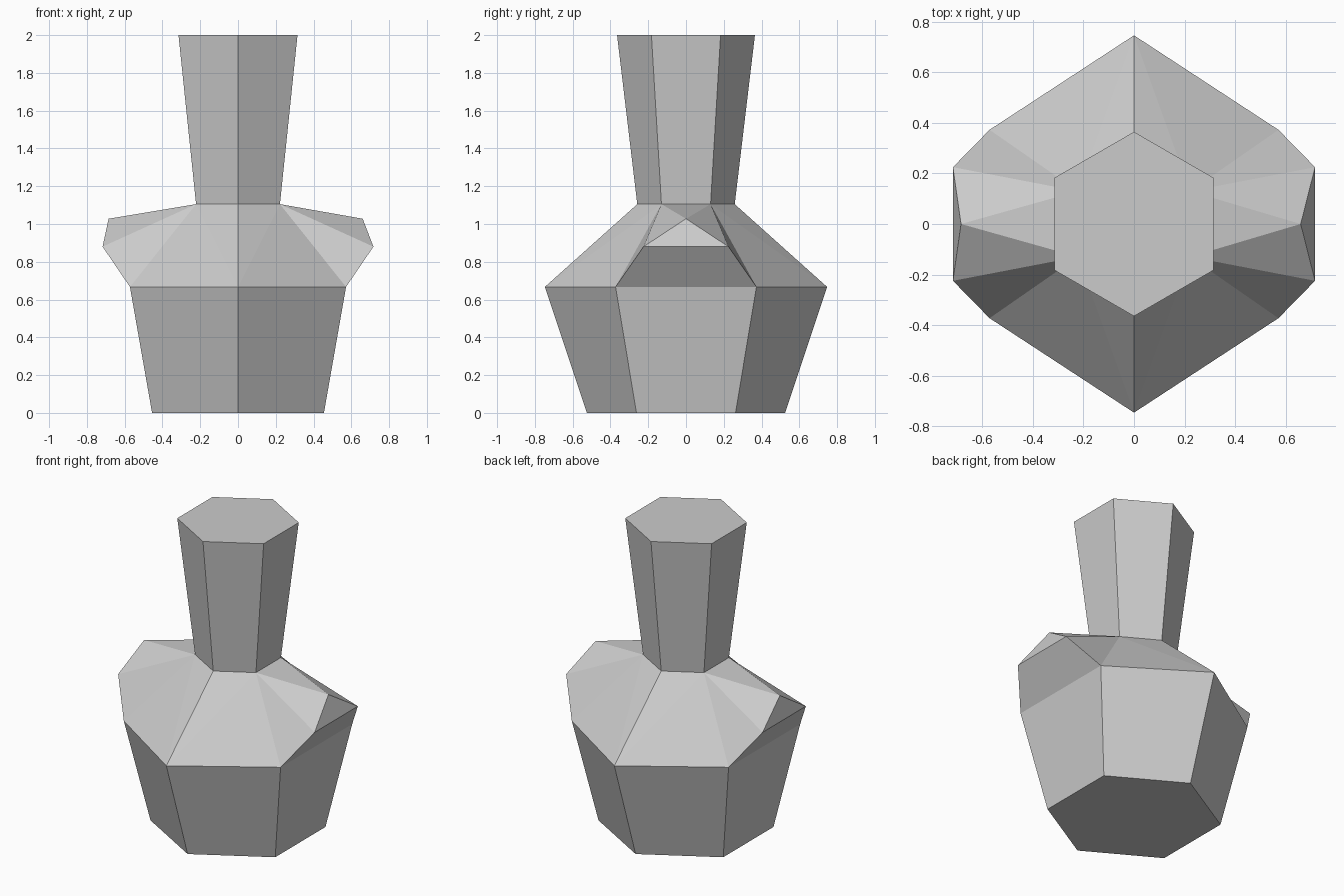
import bpy
import bmesh

cube = bpy.data.objects.get("Cube")
if cube:
    bpy.data.objects.remove(cube, do_unlink=True)

grey = bpy.data.materials.new("plain_grey")
grey.use_nodes = True
grey.diffuse_color = (0.6, 0.6, 0.6, 1)
grey.node_tree.nodes["Principled BSDF"].inputs["Base Color"].default_value = (0.6, 0.6, 0.6, 1)

bm = bmesh.new()


def hex_ring(tip, half_width, corner, z):
    """Six-sided ring with its points at the front and back."""
    outline = [(0, -tip), (half_width, -corner), (half_width, corner),
               (0, tip), (-half_width, corner), (-half_width, -corner)]
    return [bm.verts.new((x, y, z)) for x, y in outline]


def wall(low, high, sides=range(6)):
    for i in sides:
        j = (i + 1) % 6
        bm.faces.new((low[i], low[j], high[j], high[i]))


# Base, belly, neck and flared mouth levels
base = hex_ring(0.525, 0.455, 0.262, 0)
belly = hex_ring(0.747, 0.572, 0.373, 0.667)
neck = hex_ring(0.258, 0.222, 0.13, 1.105)
mouth = hex_ring(0.365, 0.315, 0.183, 2)
bm.faces.new(base[::-1])
bm.faces.new(mouth)
wall(base, belly)
wall(neck, mouth)

# Sloping shoulders on the front and back
for tip in (0, 3):
    for side in (tip - 1, (tip + 1) % 6):
        bm.faces.new((belly[tip], belly[side], neck[side]))
        bm.faces.new((belly[tip], neck[side], neck[tip]))

# Faceted bulge on each side shoulder
for sx, a, b, peak_x in ((1, 1, 2, 0.66), (-1, 4, 5, 0.685)):
    s = 1 if a == 1 else -1
    ca = bm.verts.new((sx * 0.717, -s * 0.225, 0.88))
    cb = bm.verts.new((sx * 0.717, s * 0.225, 0.88))
    peak = bm.verts.new((sx * peak_x, 0, 1.028))
    bm.faces.new((belly[a], belly[b], cb, ca))
    bm.faces.new((ca, cb, peak))
    bm.faces.new((peak, neck[b], neck[a]))
    for c, k in ((ca, a), (cb, b)):
        bm.faces.new((belly[k], c, neck[k]))
        bm.faces.new((c, peak, neck[k]))

bmesh.ops.recalc_face_normals(bm, faces=bm.faces)
mesh = bpy.data.meshes.new("bottle")
bm.to_mesh(mesh)
bm.free()
mesh.materials.append(grey)
bottle = bpy.data.objects.new("bottle", mesh)
bpy.context.collection.objects.link(bottle)
